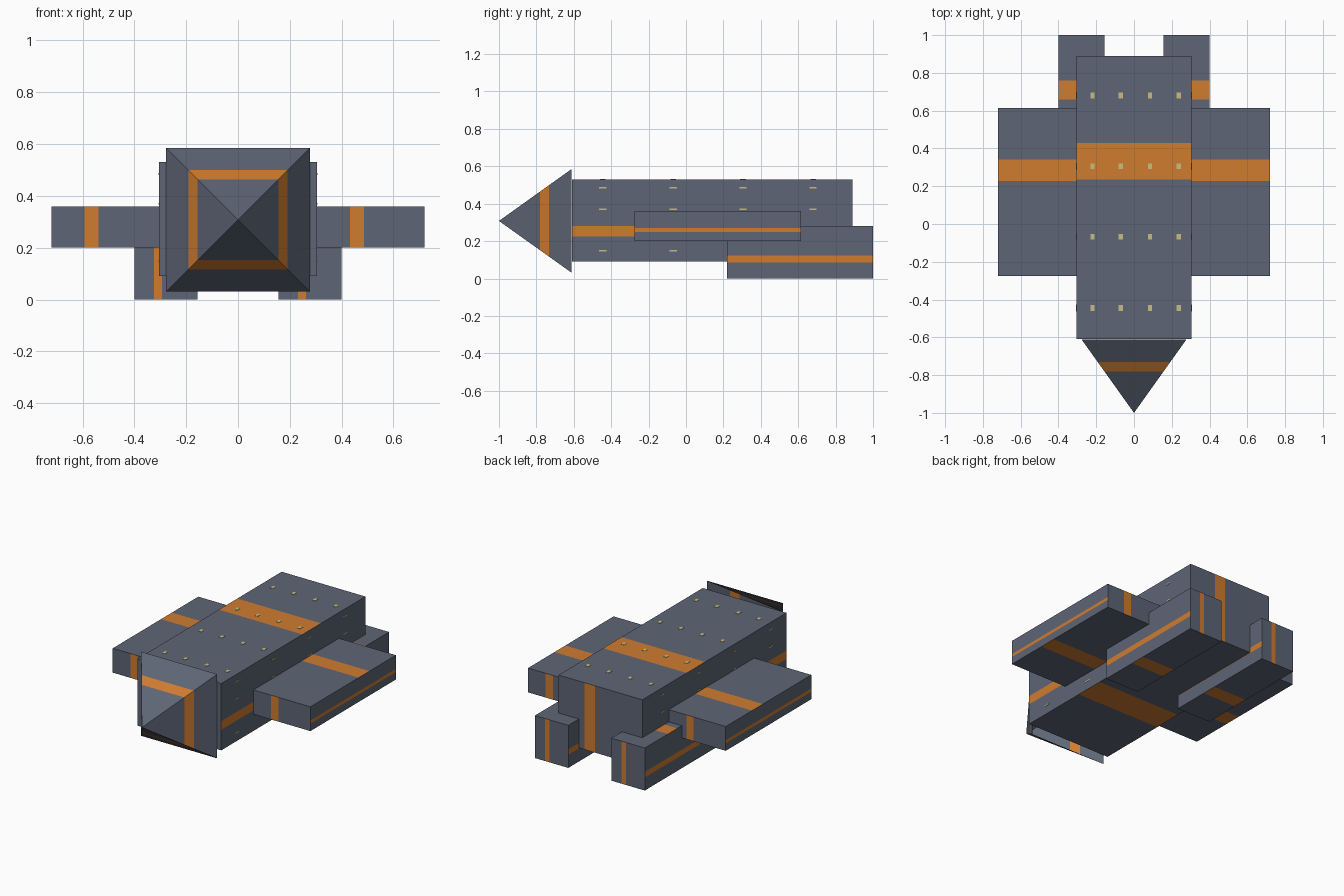
import bpy, bmesh
from mathutils import Vector

if "Cube" in bpy.data.objects:
    bpy.data.objects.remove(bpy.data.objects["Cube"])


def material(name, rgb):
    m = bpy.data.materials.new(name)
    m.diffuse_color = (*rgb, 1)
    m.use_nodes = True
    m.node_tree.nodes["Principled BSDF"].inputs["Base Color"].default_value = m.diffuse_color
    return m


GREY = material("slate_grey", (0.110, 0.130, 0.178))
ORANGE = material("hull_orange", (0.630, 0.200, 0.028))
YELLOW = material("window_yellow", (0.578, 0.515, 0.223))

# Every face carries one orange band between these fractions of its length
BAND = (0.0, 0.308, 0.436, 1.0)


def finish(name, bm, mats):
    me = bpy.data.meshes.new(name)
    bm.to_mesh(me)
    bm.free()
    for m in mats:
        me.materials.append(m)
    ob = bpy.data.objects.new(name, me)
    bpy.context.collection.objects.link(ob)
    return ob


# Outward direction of each box face -> direction in which its band is measured
BAND_AXES = [((0, -1, 0), (1, 0, 0)), ((0, 1, 0), (-1, 0, 0)),
             ((0, 0, 1), (0, -1, 0)), ((0, 0, -1), (0, 1, 0)),
             ((1, 0, 0), (0, 0, 1)), ((-1, 0, 0), (0, 0, 1))]


def banded_box(name, lo, hi):
    """Box whose six faces are each split into grey / orange / grey strips."""
    lo, hi = Vector(lo), Vector(hi)
    mid, half = (lo + hi) / 2, (hi - lo) / 2
    bm = bmesh.new()
    for n, d in BAND_AXES:
        n, d = Vector(n), Vector(d)
        e = n.cross(d)
        for i in range(3):
            a, b = 2 * BAND[i] - 1, 2 * BAND[i + 1] - 1
            quad = [n + d * a - e, n + d * b - e, n + d * b + e, n + d * a + e]
            f = bm.faces.new([bm.verts.new(mid + q * half) for q in quad])
            f.material_index = int(i == 1)
    bmesh.ops.remove_doubles(bm, verts=bm.verts, dist=1e-5)
    return finish(name, bm, (GREY, ORANGE))


def plates(name, centres, size):
    """Group of thin window plates."""
    bm = bmesh.new()
    for c in centres:
        vs = bmesh.ops.create_cube(bm, size=1)["verts"]
        for v in vs:
            v.co = v.co * Vector(size) + Vector(c)
    return finish(name, bm, (YELLOW,))


# Main hull
banded_box("hull", (-0.305, -0.61, 0.09), (0.305, 0.89, 0.53))

# Side wings and rear engine pods
for side, wing_x, pod_x in (("right", (0.305, 0.72), (0.157, 0.40)),
                            ("left", (-0.72, -0.305), (-0.40, -0.157))):
    banded_box(side + "_wing", (wing_x[0], -0.275, 0.20), (wing_x[1], 0.615, 0.36))
    banded_box(side + "_engine_pod", (pod_x[0], 0.22, 0.0), (pod_x[1], 1.0, 0.28))

# Pyramid nose, open at the back, with an orange ring
bm = bmesh.new()
base_y, tip_y, half_w, mid_z = -0.612, -1.0, 0.277, 0.308
rings = []
for t in BAND[:3]:
    r = half_w * (1 - t)
    y = base_y + (tip_y - base_y) * t
    rings.append([bm.verts.new((sx * r, y, mid_z + sz * r))
                  for sx, sz in ((-1, -1), (1, -1), (1, 1), (-1, 1))])
tip = bm.verts.new((0, tip_y, mid_z))
for i in range(4):
    j = (i + 1) % 4
    for k in range(2):
        f = bm.faces.new((rings[k][i], rings[k][j], rings[k + 1][j], rings[k + 1][i]))
        f.material_index = k
    bm.faces.new((rings[2][i], rings[2][j], tip))
bmesh.ops.recalc_face_normals(bm, faces=bm.faces)
finish("nose_cone", bm, (GREY, ORANGE))

# Small windows on the hull roof and flanks
rows = (-0.445, -0.068, 0.305, 0.68)
plates("roof_windows", [(x, y, 0.53) for x in (-0.22, -0.07, 0.085, 0.237) for y in rows],
       (0.022, 0.03, 0.004))
flank = [(y, z) for y in rows for z in (0.485, 0.37)] + [(-0.445, 0.148), (-0.068, 0.148)]
for side, s in (("right", 1), ("left", -1)):
    plates(side + "_windows", [(s * 0.305, y, z) for y, z in flank], (0.004, 0.038, 0.007))
